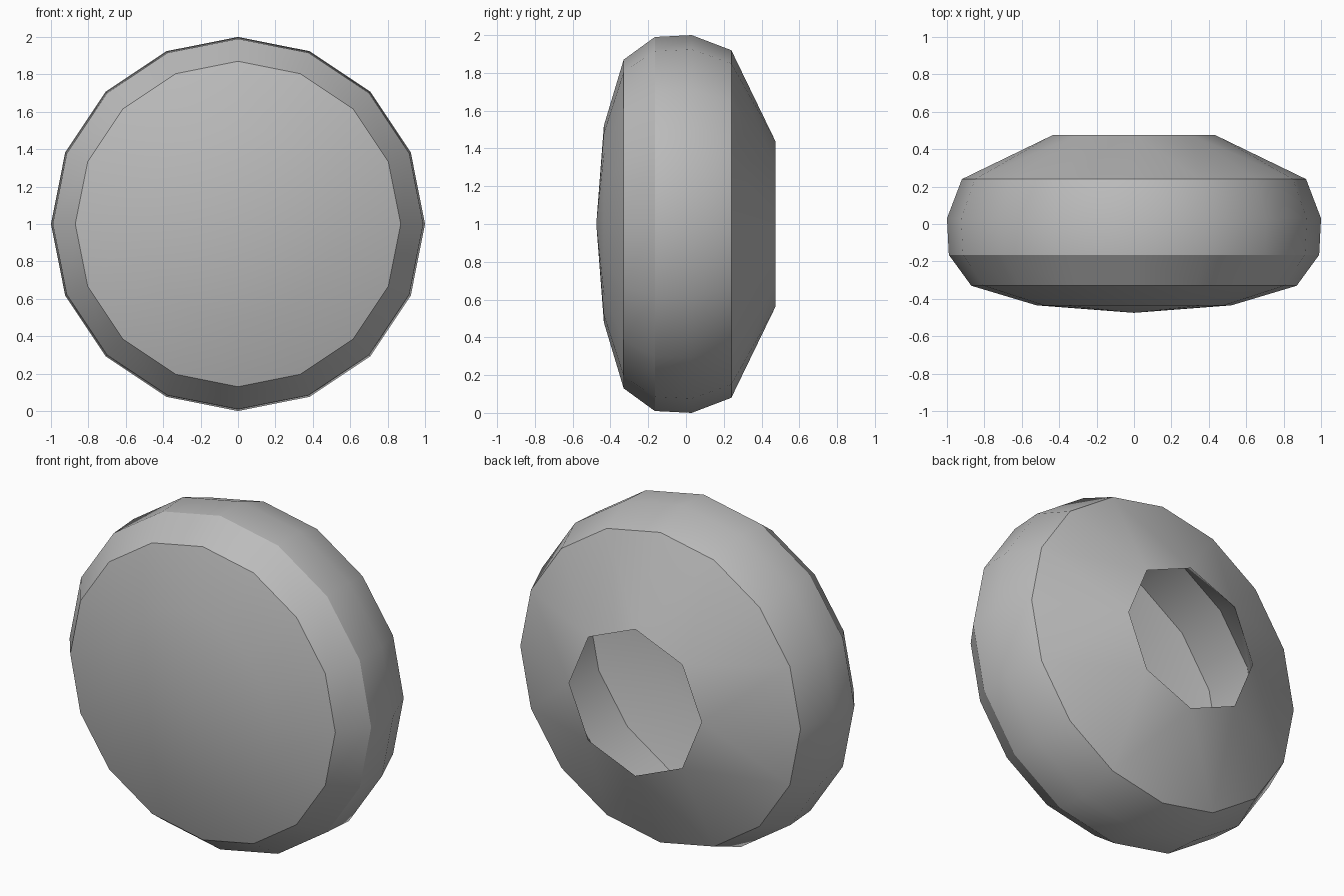
import bpy, bmesh
from math import radians, pi, cos, sin

cube = bpy.data.objects.get("Cube")
if cube:
    bpy.data.objects.remove(cube, do_unlink=True)

grey = bpy.data.materials.new("mid_grey")
grey.use_nodes = True
colour = (0.5, 0.5, 0.5, 1)
grey.diffuse_color = colour
grey.node_tree.nodes["Principled BSDF"].inputs["Base Color"].default_value = colour

SIDES = 16
HOLE = (0.475, 0.435)          # depth and radius of the octagonal opening


def ring(bm, y, r, n):
    """A ring of n vertices around the horizontal axis."""
    return [bm.verts.new((r * cos(2 * pi * i / n), y, 1 + r * sin(2 * pi * i / n)))
            for i in range(n)]


def turned_part(name, profile, capped, inward):
    bm = bmesh.new()
    rings = [ring(bm, y, r, SIDES) for y, r in profile]
    # bands between the full rings
    for a, b in zip(rings, rings[1:]):
        for i in range(SIDES):
            j = (i + 1) % SIDES
            bm.faces.new((a[i], a[j], b[j], b[i]))
    # shallow pointed front
    if capped:
        tip = bm.verts.new((0, -0.475, 1))
        for i in range(SIDES):
            bm.faces.new((tip, rings[0][(i + 1) % SIDES], rings[0][i]))
    # tapered back, going from the last ring to half as many sides
    last, hole = rings[-1], ring(bm, *HOLE, SIDES // 2)
    for i in range(SIDES // 2):
        k = (i + 1) % (SIDES // 2)
        start, mid, end = last[2 * i], last[2 * i + 1], last[2 * k]
        bm.faces.new((start, mid, hole[i]))
        bm.faces.new((mid, hole[k], hole[i]))
        bm.faces.new((mid, end, hole[k]))
    bmesh.ops.recalc_face_normals(bm, faces=bm.faces)
    if inward:
        bmesh.ops.reverse_faces(bm, faces=bm.faces)
    mesh = bpy.data.meshes.new(name)
    bm.to_mesh(mesh)
    bm.free()
    mesh.materials.append(grey)
    obj = bpy.data.objects.new(name, mesh)
    bpy.context.collection.objects.link(obj)
    bpy.ops.object.select_all(action="DESELECT")
    obj.select_set(True)
    bpy.context.view_layer.objects.active = obj
    bpy.ops.object.shade_smooth_by_angle(angle=radians(32))


# Outer shell with the domed front and tapered back
turned_part("outer_shell",
            [(-0.435, 0.52), (-0.33, 0.87), (-0.165, 0.99), (0.03, 1.0), (0.24, 0.92)],
            capped=True, inward=False)

# Inner lining seen through the opening
turned_part("inner_lining", [(-0.33, 0.87), (-0.01, 0.87)], capped=False, inward=True)
